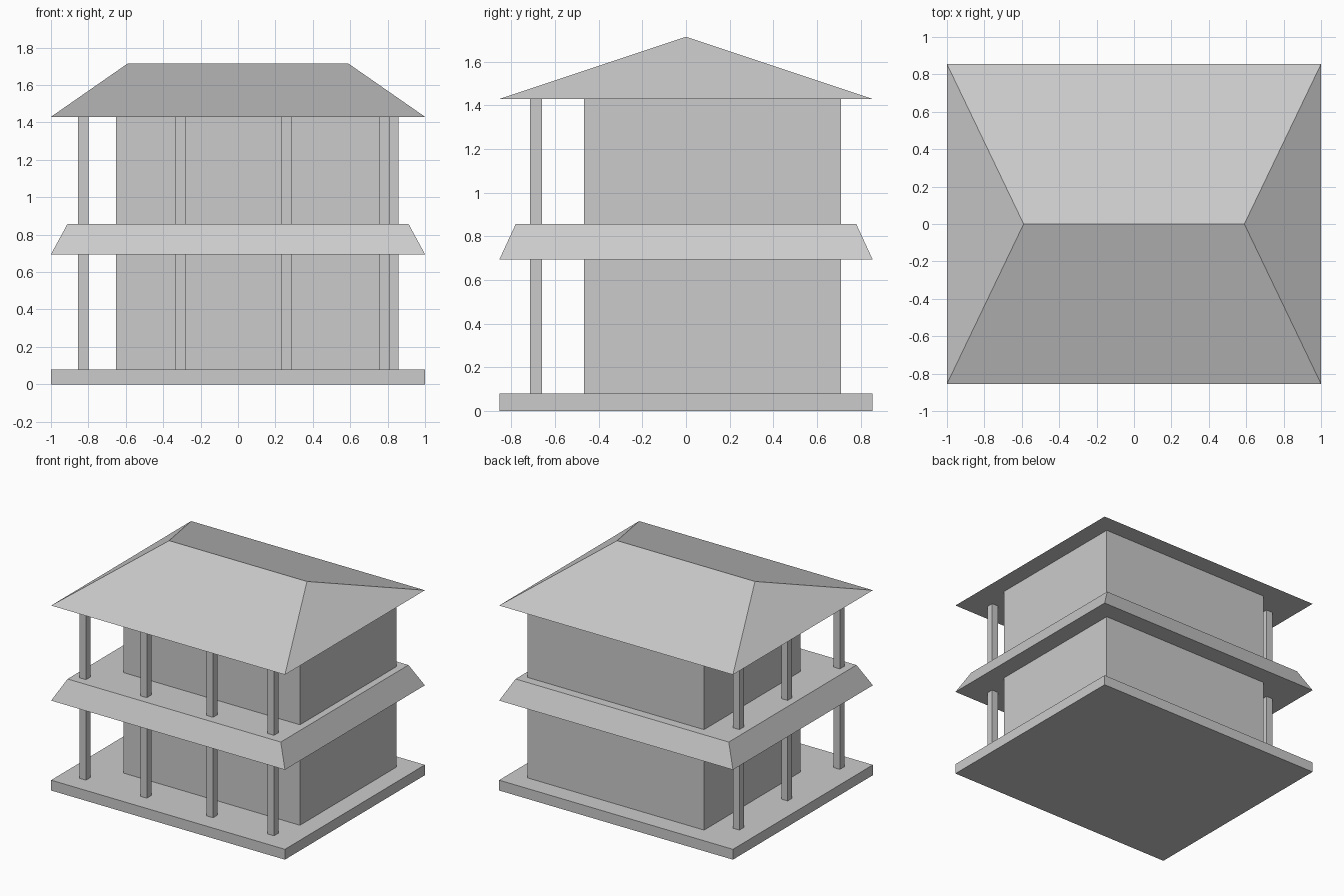
import bpy
import bmesh

cube = bpy.data.objects.get("Cube")
if cube:
    bpy.data.objects.remove(cube, do_unlink=True)

GREY = (0.6, 0.6, 0.6, 1.0)
grey = bpy.data.materials.new("light_grey")
grey.use_nodes = True
grey.diffuse_color = GREY
bsdf = next(n for n in grey.node_tree.nodes if n.type == "BSDF_PRINCIPLED")
bsdf.inputs["Base Color"].default_value = GREY

HALF_X, HALF_Y = 1.0, 0.855
BASE_TOP, EAVE_LOW, EAVE_TOP, ROOF_LOW, RIDGE = 0.08, 0.695, 0.857, 1.43, 1.715


def block(name, x, y, z, top_x=None, top_y=None):
    """Box over (min, max) ranges; the top may have its own x and y ranges."""
    bm = bmesh.new()
    bmesh.ops.create_cube(bm, size=1)
    for v in bm.verts:
        upper = v.co.z > 0
        xs = top_x if upper and top_x else x
        ys = top_y if upper and top_y else y
        v.co = (xs[v.co.x > 0], ys[v.co.y > 0], z[upper])
    # A top range of zero width collapses into a ridge
    bmesh.ops.remove_doubles(bm, verts=bm.verts[:], dist=0.0001)
    bmesh.ops.recalc_face_normals(bm, faces=bm.faces[:])
    mesh = bpy.data.meshes.new(name)
    bm.to_mesh(mesh)
    bm.free()
    mesh.materials.append(grey)
    obj = bpy.data.objects.new(name, mesh)
    bpy.context.collection.objects.link(obj)
    return obj


def around(center, width=0.055):
    return (center - width / 2, center + width / 2)


full_x, full_y = (-HALF_X, HALF_X), (-HALF_Y, HALF_Y)

# Ground slab, middle skirt roof and hipped top roof
block("base_slab", full_x, full_y, (0, BASE_TOP))
block("middle_eave", full_x, full_y, (EAVE_LOW, EAVE_TOP),
      top_x=(-0.912, 0.912), top_y=(-0.78, 0.78))
block("hipped_roof", full_x, full_y, (ROOF_LOW, RIDGE),
      top_x=(-0.59, 0.59), top_y=(0, 0))

# Posts along the front and one side of the L-shaped veranda
front_y, side_x = -0.688, -0.827
posts = [(x, front_y) for x in (side_x, -0.307, 0.26, 0.782)]
posts += [(side_x, y) for y in (-0.05, 0.54)]

# Walls and posts of each storey
storeys = {"lower": (BASE_TOP, EAVE_LOW), "upper": (EAVE_TOP, ROOF_LOW)}
for storey, height in storeys.items():
    block(f"{storey}_walls", (-0.652, 0.858), (-0.468, 0.71), height)
    for i, (px, py) in enumerate(posts, 1):
        block(f"{storey}_post_{i}", around(px), around(py), height)
